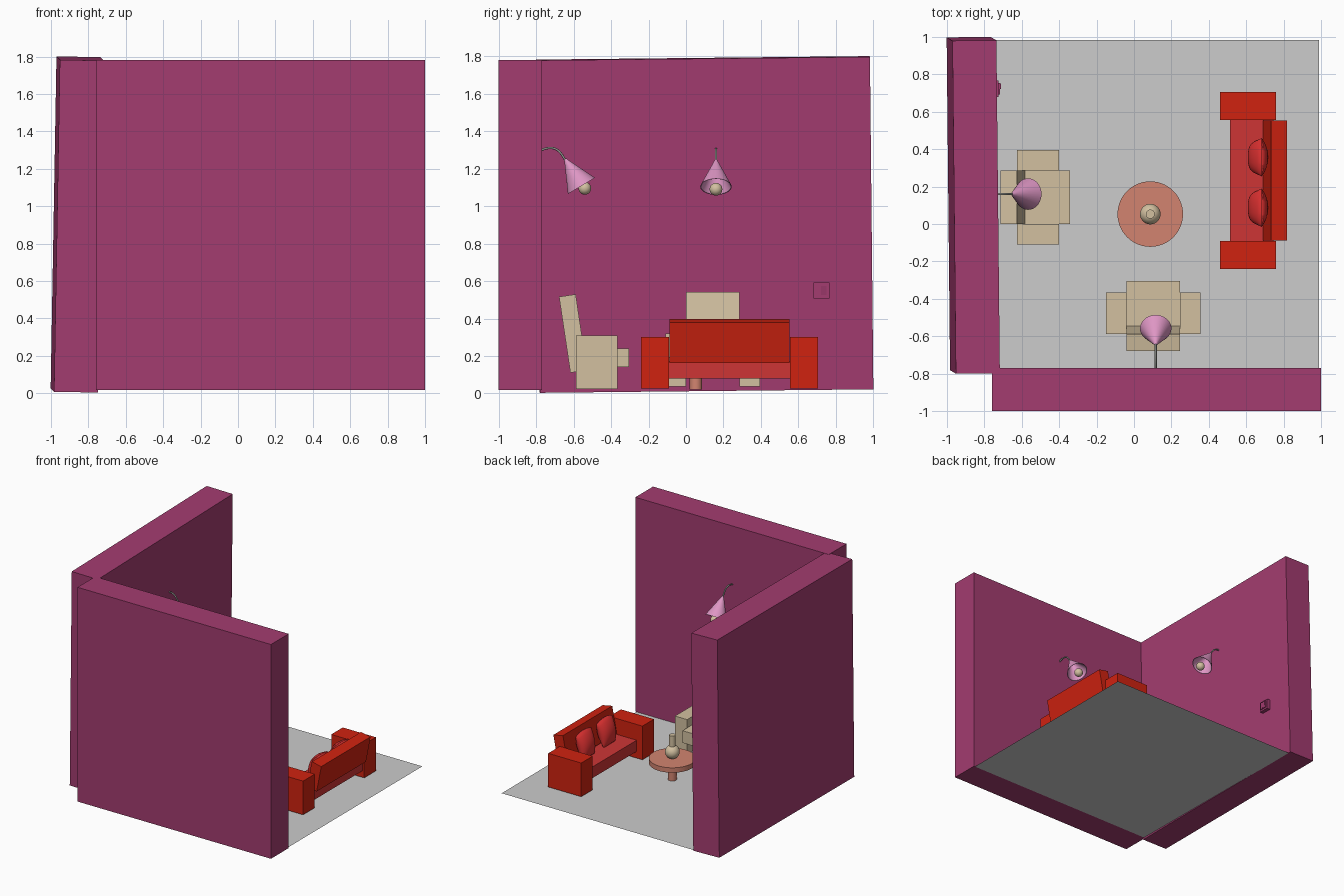
import bpy, bmesh, math
from mathutils import Matrix, Vector

if "Cube" in bpy.data.objects:
    bpy.data.objects.remove(bpy.data.objects["Cube"])

def material(name, r, g, b):
    lin = [((c / 255 + 0.055) / 1.055) ** 2.4 for c in (r, g, b)]
    m = bpy.data.materials.new(name)
    m.diffuse_color = (*lin, 1)
    m.use_nodes = True
    m.node_tree.nodes["Principled BSDF"].inputs["Base Color"].default_value = m.diffuse_color
    return m

PLUM = material("plum wall", 163, 60, 112)
GREY = material("floor grey", 204, 204, 204)
RED = material("sofa red", 208, 34, 16)
SEAT = material("seat red", 205, 53, 53)
CUSHION = material("cushion red", 226, 50, 50)
BEIGE = material("beige", 210, 192, 160)
SALMON = material("salmon", 210, 132, 112)
PINK = material("lamp pink", 222, 150, 196)
STEEL = material("steel", 150, 152, 146)
I = Matrix.Identity(4)

def finish(name, bm, mat, M=I, smooth=False):
    bmesh.ops.recalc_face_normals(bm, faces=bm.faces)
    me = bpy.data.meshes.new(name)
    bm.to_mesh(me)
    bm.free()
    me.materials.append(mat)
    ob = bpy.data.objects.new(name, me)
    bpy.context.collection.objects.link(ob)
    ob.matrix_world = M
    if smooth:
        bpy.ops.object.select_all(action='DESELECT')
        ob.select_set(True)
        bpy.context.view_layer.objects.active = ob
        bpy.ops.object.shade_smooth_by_angle(angle=math.radians(40))
    return ob

def block(name, lo, hi, mat, M=I, rot=(0, 0, 0)):
    """Box between two corners, turned about its own centre by degrees."""
    lo, hi = Vector(lo), Vector(hi)
    R = I.copy()
    for angle, axis in zip(rot, 'XYZ'):
        R = Matrix.Rotation(math.radians(angle), 4, axis) @ R
    bm = bmesh.new()
    bmesh.ops.create_cube(bm, size=1, matrix=Matrix.Diagonal((*(hi - lo), 1)))
    return finish(name, bm, mat, M @ Matrix.Translation((lo + hi) / 2) @ R)

def lathe(name, profile, mat, M=I, steps=40):
    """Spin (radius, height) points about local z."""
    bm = bmesh.new()
    vs = [bm.verts.new((r, 0, z)) for r, z in profile]
    es = [bm.edges.new(p) for p in zip(vs, vs[1:])]
    bmesh.ops.spin(bm, geom=vs + es, axis=(0, 0, 1), cent=(0, 0, 0),
                   angle=2 * math.pi, steps=steps)
    bmesh.ops.remove_doubles(bm, verts=bm.verts, dist=1e-5)
    return finish(name, bm, mat, M, True)

def ball(name, r, mat, M):
    bm = bmesh.new()
    bmesh.ops.create_uvsphere(bm, u_segments=28, v_segments=16, radius=r)
    return finish(name, bm, mat, M, True)

# Room shell; the left wall stands slightly crooked
block("front_wall", (-.76, -1, .018), (1, -.77, 1.78), PLUM)
block("left_wall", (-.977, -.79, .0145), (-.742, .99, 1.7895), PLUM, rot=(.6, 1, .6))
bm = bmesh.new()
bmesh.ops.create_grid(bm, x_segments=1, y_segments=1, size=.5)
finish("floor", bm, GREY, Matrix.Translation((.112, .105, .018)) @ Matrix.Diagonal((1.755, 1.755, 1, 1)))

# Light switch
block("switch_plate", (-.77, .68, .507), (-.725, .766, .592), PLUM)
block("switch_frame", (-.74, .692, .522), (-.717, .755, .58), PLUM)
block("switch_rocker", (-.735, .722, .527), (-.713, .75, .575), PLUM, rot=(0, 8, 0))

# Sofa
for side, y in (("front", -.24), ("rear", .555)):
    block(f"sofa_{side}_arm", (.46, y, .025), (.76, y + .15, .302), RED)
block("sofa_seat", (.512, -.09, .08), (.745, .555, .172), SEAT)
block("sofa_back", (.711, -.088, .17), (.799, .553, .39), RED, rot=(0, 11, 0))

def cushion(name, y):
    """Soft pillow: oval rings that narrow toward the bottom."""
    bm = bmesh.new()
    rings, n = [], 28
    for k in range(17):
        t = k / 16
        depth = .004 + .046 * math.sin(math.pi * t) ** .6
        width = .076 + .026 * t
        ring = []
        for j in range(n):
            c, s = math.cos(2 * math.pi * j / n), math.sin(2 * math.pi * j / n)
            yy = width * math.copysign(abs(s) ** .8, s)
            lift = -.02 * (yy / width) ** 2 * t
            ring.append(bm.verts.new((depth * c, yy, .215 * (t - .5) + lift)))
        rings.append(ring)
    for a, b in zip(rings, rings[1:]):
        for j in range(n):
            bm.faces.new((a[j], a[(j + 1) % n], b[(j + 1) % n], b[j]))
    bm.faces.new(rings[0])
    bm.faces.new(rings[-1])
    M = Matrix.Translation((.662, y, .278)) @ Matrix.Rotation(math.radians(14), 4, 'Y')
    finish(name, bm, CUSHION, M, True)

cushion("front_cushion", .087)
cushion("rear_cushion", .357)

# Round table with vase
T = Matrix.Translation((.087, .053, 0))
lathe("table_leg", [(0, .02), (.033, .02), (.033, .17), (0, .17)], SALMON, T)
lathe("table_top", [(0, .155), (.175, .155), (.175, .195), (0, .195)], SALMON, T, 56)
ball("vase_body", .055, BEIGE, T @ Matrix.Translation((0, 0, .247)))
lathe("vase_neck", [(0, .28), (.024, .28), (.024, .385), (0, .385)], BEIGE, T)

# Armchairs, modelled facing +y and placed by a matrix
def armchair(name, M):
    for side, x in (("left", -.253), ("right", .142)):
        block(f"{name}_{side}_arm", (x, -.588, .023), (x + .111, -.365, .308), BEIGE, M)
    block(f"{name}_seat", (-.142, -.6, .14), (.142, -.305, .24), BEIGE, M)
    block(f"{name}_back", (-.142, -.648, .115), (.142, -.558, .525), BEIGE, M, rot=(8.5, 0, 0))

# Wall lamps: hooked rod, tilted cone shade, bulb
def lamp(name, M):
    cu = bpy.data.curves.new(name + "_rod", 'CURVE')
    cu.dimensions = '3D'
    cu.bevel_depth = .006
    cu.bevel_resolution = 2
    cu.use_fill_caps = True
    sp = cu.splines.new('NURBS')
    pts = [(-.78, 1.295), (-.75, 1.31), (-.70, 1.318), (-.665, 1.285), (-.643, 1.24)]
    sp.points.add(len(pts) - 1)
    for p, (y, z) in zip(sp.points, pts):
        p.co = (0, y, z, 1)
    sp.use_endpoint_u = True
    sp.order_u = 4
    cu.materials.append(STEEL)
    rod = bpy.data.objects.new(name + "_rod", cu)
    bpy.context.collection.objects.link(rod)
    rod.matrix_world = M
    tilt = Matrix.Translation((0, -.645, 1.252)) @ Matrix.Rotation(math.radians(31), 4, 'X')
    lathe(name + "_shade", [(.006, 0), (.084, -.168), (.08, -.167), (.003, -.006)], PINK, M @ tilt)
    ball(name + "_bulb", .034, BEIGE, M @ Matrix.Translation((0, -.54, 1.095)))

turn = Matrix.Rotation(-math.pi / 2, 4, 'Z')
armchair("front_chair", Matrix.Translation((.103, 0, 0)))
armchair("left_chair", Matrix.Translation((-.037, .143, .013)) @ turn)
lamp("front_lamp", Matrix.Translation((.116, 0, 0)))
lamp("left_lamp", Matrix.Translation((-.008, .16, -.005)) @ turn)
